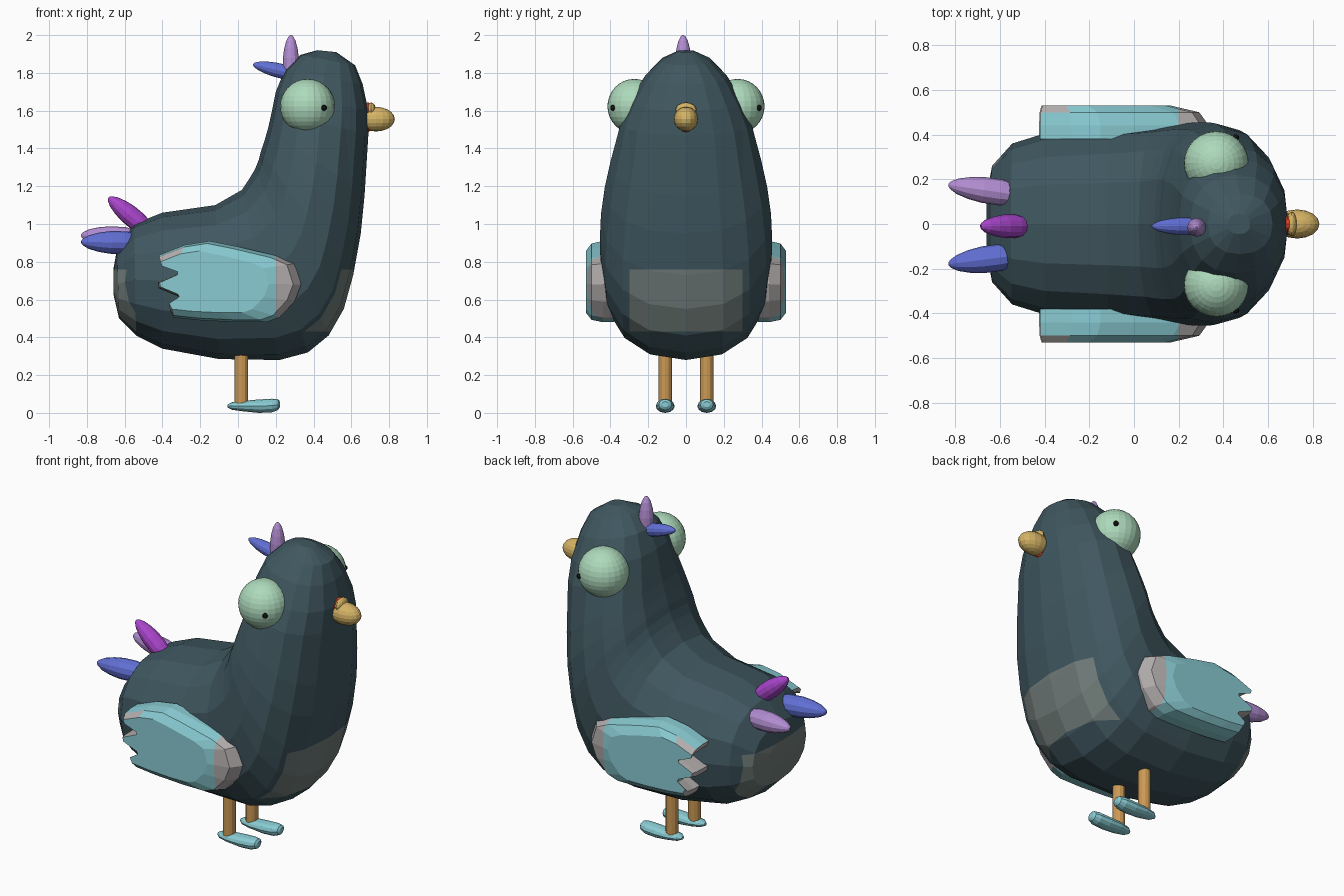
import bpy, bmesh, math
from mathutils import Vector, Matrix

if "Cube" in bpy.data.objects:
    bpy.data.objects.remove(bpy.data.objects["Cube"])


def mat(name, *rgb):
    m = bpy.data.materials.new(name)
    m.diffuse_color = (*rgb, 1)
    m.use_nodes = True
    m.node_tree.nodes["Principled BSDF"].inputs["Base Color"].default_value = m.diffuse_color
    return m


SLATE = mat("slate", .05, .095, .115)
PALE = mat("pale_slate", .16, .2, .19)
MINT = mat("mint", .42, .7, .5)
BLACK = mat("black", .005, .005, .005)
GOLD = mat("gold", .66, .45, .13)
RED = mat("red", .8, .06, .02)
LILAC = mat("lilac", .45, .27, .65)
BLUE = mat("blue", .12, .16, .66)
MAGENTA = mat("magenta", .4, .06, .6)
TEAL = mat("teal", .25, .6, .65)
GREY = mat("grey", .45, .42, .42)
WOOD = mat("wood", .6, .32, .09)


def finish(bm, name, *mats):
    bmesh.ops.recalc_face_normals(bm, faces=bm.faces)
    me = bpy.data.meshes.new(name)
    bm.to_mesh(me)
    bm.free()
    for m in mats:
        me.materials.append(m)
    ob = bpy.data.objects.new(name, me)
    bpy.context.collection.objects.link(ob)
    return ob


def skin(rings):
    """Join closed rings of points into a capped mesh."""
    bm = bmesh.new()
    vs = [[bm.verts.new(p) for p in r] for r in rings]
    n = len(vs[0])
    for a, b in zip(vs, vs[1:]):
        for i in range(n):
            j = (i + 1) % n
            bm.faces.new((a[i], a[j], b[j], b[i]))
    bm.faces.new(vs[0])
    bm.faces.new(vs[-1])
    return bm


def loft(sections, sides=16, power=2.3, y0=0):
    """Sections are (top x, top z, bottom x, bottom z, half width)."""
    def se(v):
        return math.copysign(abs(v) ** (2 / power), v)
    rings = []
    for ax, az, bx, bz, w in sections:
        ring = []
        for i in range(sides):
            t = math.tau * i / sides
            c, s = se(math.cos(t)), se(math.sin(t))
            ring.append(((ax + bx) / 2 + (ax - bx) / 2 * c, y0 + w * s,
                         (az + bz) / 2 + (az - bz) / 2 * c))
        rings.append(ring)
    return skin(rings)


def cut(bm, co, no):
    bmesh.ops.bisect_plane(bm, geom=bm.verts[:] + bm.edges[:] + bm.faces[:],
                           plane_co=co, plane_no=no)


def ball(name, loc, radii, m, u=24, v=16):
    bm = bmesh.new()
    bmesh.ops.create_uvsphere(bm, u_segments=u, v_segments=v, radius=1,
                              matrix=Matrix.Translation(loc) @ Matrix.Diagonal((*radii, 1)))
    return finish(bm, name, m)


def feather(name, base, tip, r, m):
    base, tip = Vector(base), Vector(tip)
    d = tip - base
    q = d.to_track_quat('Z', 'Y')
    rings = []
    for t, k in ((0, .8), (.25, 1), (.5, 1), (.7, .85), (.87, .6), (.97, .3), (1, .1)):
        rings.append([base + d * t + q @ Vector((r * k * math.cos(a), r * k * math.sin(a), 0))
                      for a in (math.tau * i / 12 for i in range(12))])
    return finish(skin(rings), name, m)


# Body: sections fan from the tail round to the top of the head
bm = loft([
    (-.66, .76, -.66, .63, .13), (-.64, .87, -.63, .50, .26),
    (-.55, 1.0, -.54, .41, .36), (-.40, 1.06, -.40, .34, .405),
    (-.12, 1.10, -.10, .285, .425), (.02, 1.18, .22, .28, .44),
    (.06, 1.24, .37, .32, .45), (.09, 1.29, .48, .41, .455),
    (.11, 1.34, .56, .55, .455), (.12, 1.38, .61, .73, .45),
    (.14, 1.44, .65, .95, .43), (.16, 1.51, .67, 1.15, .40),
    (.18, 1.60, .69, 1.47, .345), (.20, 1.70, .69, 1.60, .295),
    (.25, 1.82, .66, 1.74, .22), (.33, 1.895, .62, 1.84, .135),
    (.42, 1.92, .52, 1.91, .045)])
for co, no in (((0, 0, .76), (0, 0, 1)), ((0, 0, .43), (0, 0, 1)),
               ((0, .3, 0), (0, 1, 0)), ((0, -.3, 0), (0, 1, 0))):
    cut(bm, co, no)
# Pale patches on the breast and rump
for f in bm.faces:
    c = f.calc_center_median()
    if abs(c.y) < .3 and ((c.x > .3 and .43 < c.z < .76) or (c.x < -.56 and .48 < c.z < .77)):
        f.material_index = 1
finish(bm, "body", SLATE, PALE)

# Beak with red base
ball("beak", (.73, 0, 1.555), (.1, .065, .065), GOLD, 16, 10)
ball("beak_ridge", (.705, 0, 1.605), (.025, .055, .038), GOLD, 12, 8)
ball("mouth", (.688, 0, 1.565), (.025, .05, .08), RED, 12, 8)

# Crest and tail feathers
feather("crest_upright", (.28, -.015, 1.76), (.28, -.015, 2.0), .042, LILAC)
feather("crest_back", (.31, -.01, 1.79), (.08, -.01, 1.845), .038, BLUE)
feather("tail_middle", (-.48, -.01, .97), (-.685, -.01, 1.14), .052, MAGENTA)
feather("tail_left", (-.52, .13, .92), (-.83, .175, .94), .058, LILAC)
feather("tail_right", (-.52, -.14, .90), (-.83, -.18, .905), .06, BLUE)

# Wing outline (x, z), with three feather tips at the rear
OUTLINE = [(.335, .68), (.30, .79), (.21, .83), (.0, .88), (-.15, .91), (-.28, .89),
           (-.42, .835), (-.41, .805), (-.30, .765), (-.30, .745), (-.425, .69),
           (-.42, .66), (-.30, .61), (-.29, .59), (-.36, .545), (-.34, .505),
           (-.2, .49), (.0, .48), (.15, .48), (.22, .505), (.30, .59)]

for s, side in ((-1, "right"), (1, "left")):
    # Wing
    bm = skin([[(-.38 + (x + .38) * k, s * y, .69 + (z - .69) * k) for x, z in OUTLINE]
               for y, k in ((.38, 1), (.44, 1), (.50, .94), (.53, .76))])
    cut(bm, (.2, 0, 0), (1, 0, 0))
    for f in bm.faces:
        c = f.calc_center_median()
        rear = c.x < -.32 and c.z < .84 and len(f.verts) < 8
        f.material_index = int(c.x > .2 or rear)
    finish(bm, side + "_wing", TEAL, GREY)

    # Eye and pupil
    ball(side + "_eye", (.368, s * .273, 1.623), (.145, .143, .145), MINT)
    ball(side + "_pupil", (.455, s * .387, 1.615), (.016, .014, .016), BLACK, 12, 8)

    # Leg
    bm = bmesh.new()
    bmesh.ops.create_cone(bm, cap_ends=True, segments=12, radius1=.036, radius2=.036,
                          depth=.32, matrix=Matrix.Translation((.018, s * .11, .21)))
    finish(bm, side + "_leg", WOOD)

    # Foot
    bm = loft([(-.055, .045, -.055, .028, .012), (-.03, .057, -.03, .016, .034),
               (.03, .064, .03, .008, .048), (.11, .071, .11, .0, .05),
               (.18, .075, .18, .003, .046), (.212, .072, .212, .015, .034),
               (.222, .06, .222, .03, .018)], 12, 2, s * .11)
    finish(bm, side + "_foot", TEAL)
